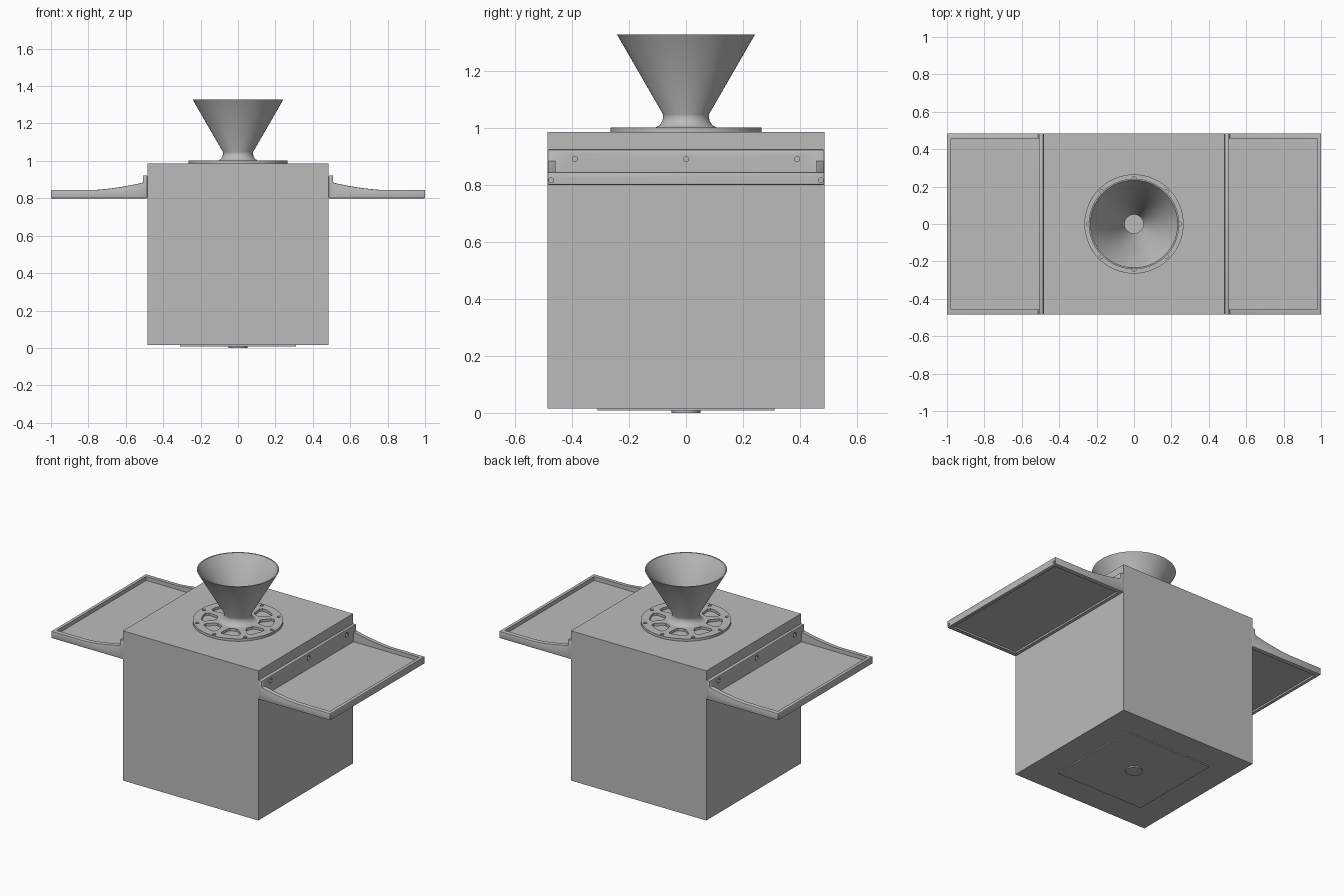
import bpy, bmesh
from math import sin, cos, pi, radians
from mathutils import Vector

if "Cube" in bpy.data.objects:
    bpy.data.objects.remove(bpy.data.objects["Cube"])

grey = bpy.data.materials.new("plain_grey")
grey.use_nodes = True
COLOUR = (0.5, 0.5, 0.5, 1)
grey.diffuse_color = COLOUR
grey.node_tree.nodes["Principled BSDF"].inputs["Base Color"].default_value = COLOUR


def add(name, bm):
    bmesh.ops.recalc_face_normals(bm, faces=bm.faces)
    mesh = bpy.data.meshes.new(name)
    bm.to_mesh(mesh)
    bm.free()
    mesh.materials.append(grey)
    ob = bpy.data.objects.new(name, mesh)
    bpy.context.collection.objects.link(ob)
    return ob


def prism(bm, points, along):
    """Extrude a closed outline along a vector."""
    face = bm.faces.new([bm.verts.new(p) for p in points])
    made = bmesh.ops.extrude_face_region(bm, geom=[face])["geom"]
    verts = [v for v in made if isinstance(v, bmesh.types.BMVert)]
    bmesh.ops.translate(bm, verts=verts, vec=along)


def box(bm, x0, x1, y0, y1, z0, z1):
    prism(bm, [(x0, y0, z0), (x1, y0, z0), (x1, y1, z0), (x0, y1, z0)], (0, 0, z1 - z0))


def rod(bm, centre, radius, along, sides=20):
    """Round prism around an axis."""
    c, d = Vector(centre), Vector(along)
    u = d.orthogonal().normalized()
    w = d.normalized().cross(u)
    ring = [c + radius * (u * cos(a) + w * sin(a))
            for a in (2 * pi * i / sides for i in range(sides))]
    prism(bm, ring, along)


def lathe(name, profile, steps=72):
    bm = bmesh.new()
    verts = [bm.verts.new((r, 0, z)) for r, z in profile]
    edges = [bm.edges.new((verts[i - 1], verts[i])) for i in range(len(verts))]
    bmesh.ops.spin(bm, geom=verts + edges, cent=(0, 0, 0), axis=(0, 0, 1),
                   angle=2 * pi, steps=steps, use_merge=True)
    bmesh.ops.remove_doubles(bm, verts=bm.verts, dist=1e-5)
    return add(name, bm)


def bake(ob):
    """Freeze the modifiers into the mesh."""
    graph = bpy.context.evaluated_depsgraph_get()
    ob.data = bpy.data.meshes.new_from_object(ob.evaluated_get(graph))
    ob.modifiers.clear()


def cut(ob, bm):
    cutter = add("cutter", bm)
    cutter.hide_render = True
    mod = ob.modifiers.new("cut", "BOOLEAN")
    mod.operation, mod.solver, mod.object = "DIFFERENCE", "EXACT", cutter
    bake(ob)
    bpy.data.objects.remove(cutter)


def smooth(ob):
    bpy.ops.object.select_all(action="DESELECT")
    ob.select_set(True)
    bpy.context.view_layer.objects.active = ob
    bpy.ops.object.shade_smooth_by_angle(angle=radians(35))


# Main cabinet with the plate and boss beneath it
H = 0.485
bm = bmesh.new()
box(bm, -H, H, -H, H, 0.015, 0.985)
add("cabinet", bm)
bm = bmesh.new()
box(bm, -0.31, 0.31, -0.31, 0.31, 0.008, 0.015)
add("base_plate", bm)
bm = bmesh.new()
rod(bm, (0, 0, 0), 0.05, (0, 0, 0.008), 40)
smooth(add("base_boss", bm))

# Funnel with a flared foot
smooth(lathe("funnel", [
    (0.05, 0.999), (0.05, 1.035), (0.234, 1.327), (0.242, 1.327), (0.081, 1.048),
    (0.08, 1.036), (0.084, 1.022), (0.093, 1.009), (0.105, 1.002), (0.12, 0.999)]))

# Flange with lightening windows and bolt holes
flange = lathe("flange", [(0.05, 0.985), (0.265, 0.985), (0.265, 1.001), (0.05, 1.001)])
windows, holes = bmesh.new(), bmesh.new()
for k in range(8):
    mid = (k + 0.5) * pi / 4
    outline = []
    for r, spread in ((0.128, -0.16), (0.14, -0.23), (0.195, -0.3), (0.212, -0.25),
                      (0.215, -0.12), (0.215, 0.12), (0.212, 0.25), (0.195, 0.3),
                      (0.14, 0.23), (0.128, 0.16)):
        outline.append((r * cos(mid + spread), r * sin(mid + spread), 0.98))
    prism(windows, outline, (0, 0, 0.04))
    a = k * pi / 4
    rod(holes, (0.243 * cos(a), 0.243 * sin(a), 0.98), 0.011, (0, 0, 0.04))
cut(flange, windows)
cut(flange, holes)
smooth(flange)

# Side trays: swept-up rims, a back plate, a sunk floor and a hollow underside
for side, s in (("left", 1), ("right", -1)):
    outline = [(H, 0.8), (1, 0.8), (1, 0.845), (0.76, 0.845)]
    for i in range(1, 9):
        t = i / 8
        outline.append((0.76 - 0.248 * t, 0.845 + 0.018 * t + 0.02 * t * t))
    outline += [(0.508, 0.89), (0.508, 0.923), (H, 0.923)]
    bm = bmesh.new()
    prism(bm, [(s * x, -H, z) for x, z in outline], (0, 2 * H, 0))
    tray = add(side + "_tray", bm)
    bevel = tray.modifiers.new("soft_edges", "BEVEL")
    bevel.width, bevel.segments, bevel.angle_limit = 0.004, 2, radians(50)
    bake(tray)

    pockets = bmesh.new()
    x0, x1 = sorted((s * 0.508, s * 0.978))
    box(pockets, x0, x1, -0.457, 0.457, 0.82, 1)
    box(pockets, x0, x1, -0.457, 0.457, 0.78, 0.811)
    cut(tray, pockets)

    # Counterbored screw holes in the back plate, small holes in the outer rim
    bores, pilots = bmesh.new(), bmesh.new()
    for y in (-0.39, 0, 0.39):
        rod(bores, (s * 0.503, y, 0.89), 0.016, (s * 0.03, 0, 0))
        rod(pilots, (s * 0.49, y, 0.89), 0.009, (s * 0.04, 0, 0))
    for y in (-0.473, 0.473):
        rod(pilots, (s * 0.98, y, 0.816), 0.008, (s * 0.04, 0, 0))
    cut(tray, bores)
    cut(tray, pilots)
    smooth(tray)
